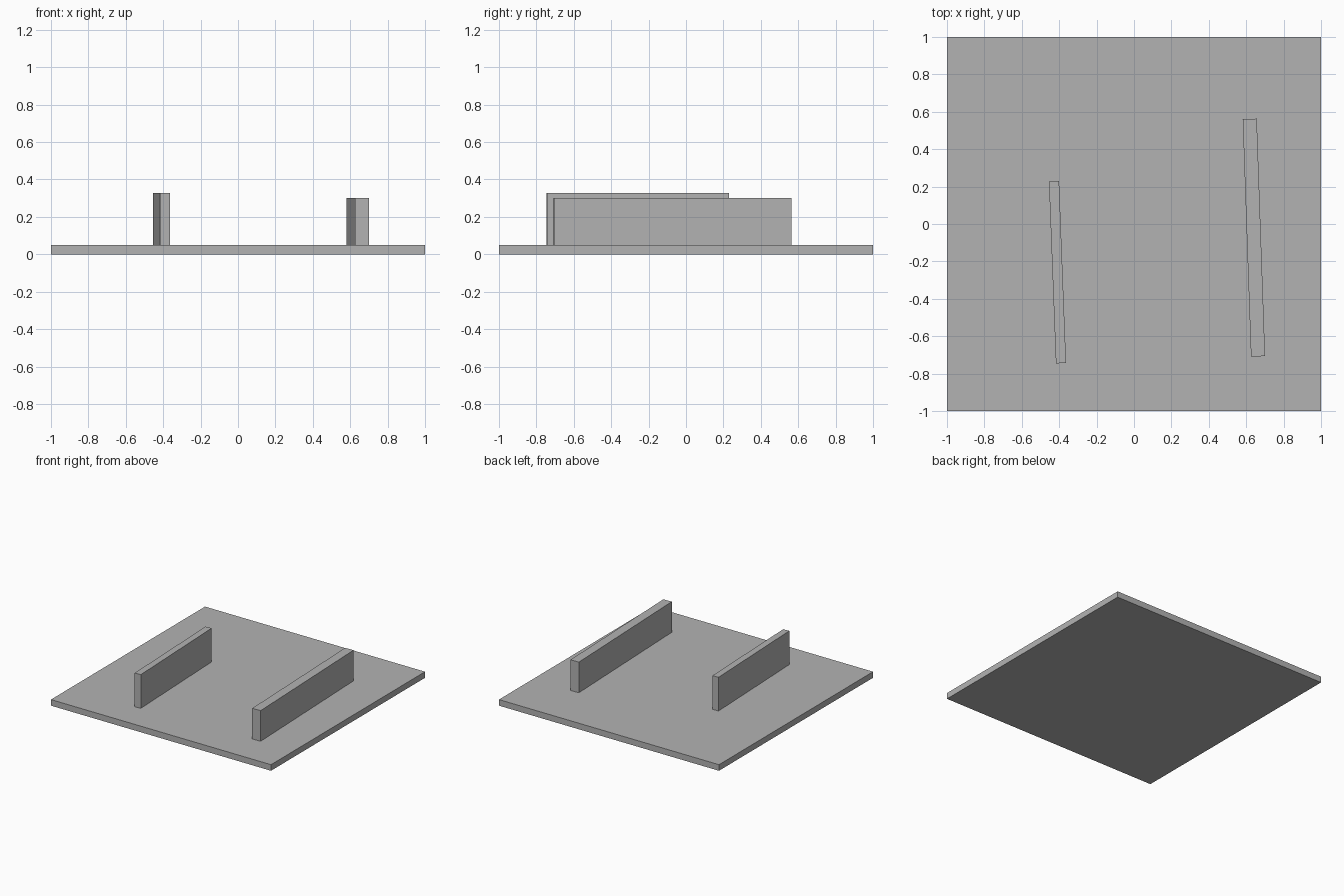
import bpy
from math import radians
from mathutils import Matrix

default = bpy.data.objects.get("Cube")
if default:
    bpy.data.objects.remove(default, do_unlink=True)

# Single plain grey material
grey = bpy.data.materials.new("plain grey")
grey.use_nodes = True
colour = (0.45, 0.45, 0.45, 1)
grey.diffuse_color = colour
grey.node_tree.nodes["Principled BSDF"].inputs["Base Color"].default_value = colour


def box(name, x, y, size, bottom, top, turn=0):
    """Flat-sided box centred on x, y and turned about the vertical."""
    bpy.ops.mesh.primitive_cube_add(size=1)
    ob = bpy.context.object
    ob.name = name
    ob.data.transform(Matrix.Diagonal((size[0], size[1], top - bottom, 1)))
    ob.location = (x, y, (bottom + top) / 2)
    ob.rotation_euler.z = radians(turn)
    ob.data.materials.append(grey)
    return ob


BASE_TOP = 0.05

# Square ground slab
box("base_slab", 0, 0, (2, 2), 0, BASE_TOP)

# Two slightly turned upright walls
box("right_wall", -0.409, -0.258, (0.054, 0.973), BASE_TOP, 0.327, 2.2)
box("left_wall", 0.641, -0.073, (0.075, 1.27), BASE_TOP, 0.302, 2.0)
